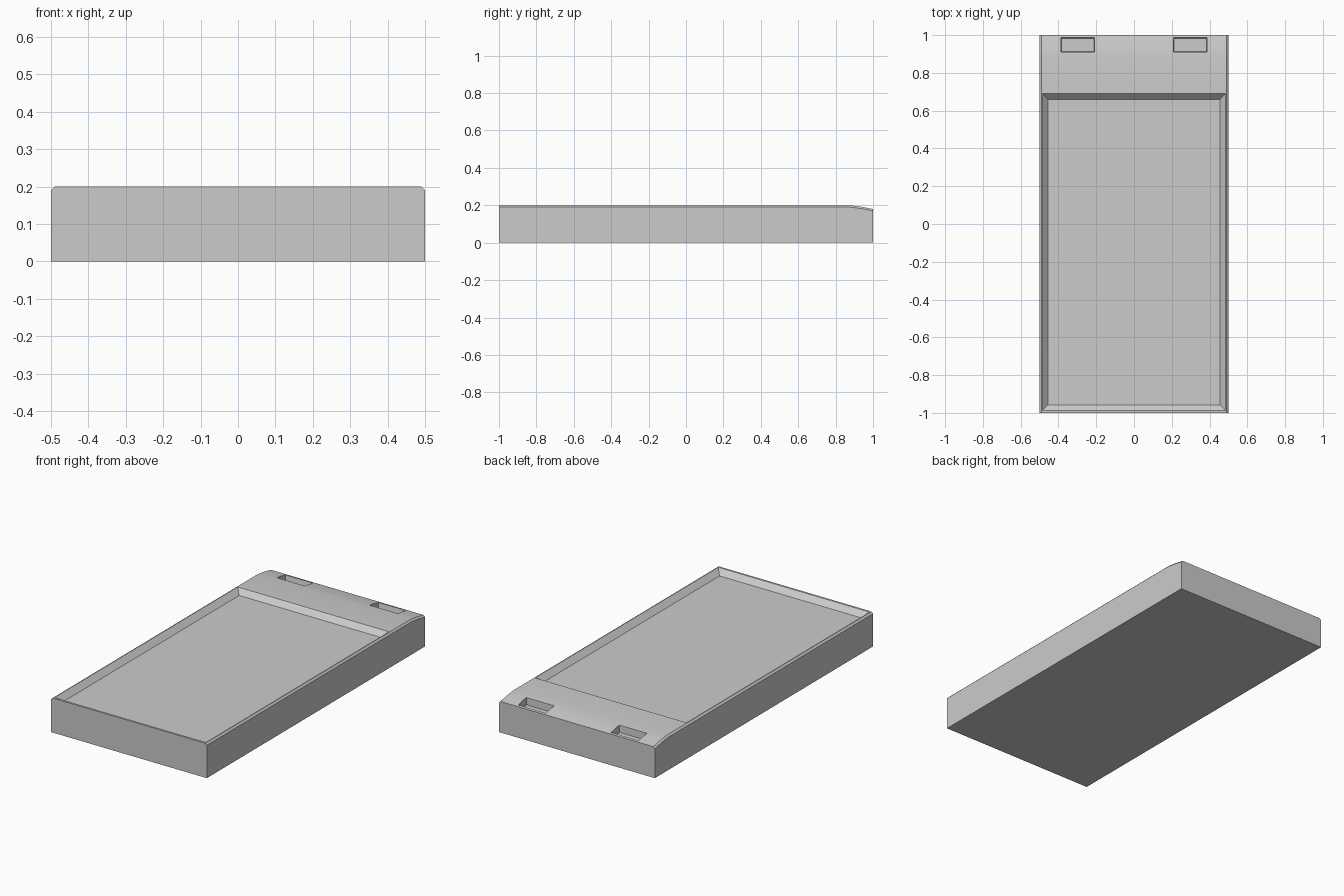
import bpy, bmesh

if "Cube" in bpy.data.objects:
    bpy.data.objects.remove(bpy.data.objects["Cube"])


def mesh_object(name, rings):
    """Closed solid lofted through rings that have equal point counts."""
    bm = bmesh.new()
    loops = [[bm.verts.new(p) for p in ring] for ring in rings]
    n = len(loops[0])
    for a, b in zip(loops, loops[1:]):
        for i in range(n):
            j = (i + 1) % n
            bm.faces.new((a[i], a[j], b[j], b[i]))
    bm.faces.new(loops[0])
    bm.faces.new(loops[-1])
    bmesh.ops.recalc_face_normals(bm, faces=bm.faces[:])
    mesh = bpy.data.meshes.new(name)
    bm.to_mesh(mesh)
    bm.free()
    obj = bpy.data.objects.new(name, mesh)
    bpy.context.collection.objects.link(obj)
    return obj


def section(y, top):
    """Slab cross-section with small chamfers on the upper edges."""
    pts = [(-.5, 0), (.5, 0), (.5, top - .01), (.49, top), (-.49, top), (-.5, top - .01)]
    return [(x, y, z) for x, z in pts]


def rect(x0, x1, y0, y1, z):
    return [(x0, y0, z), (x1, y0, z), (x1, y1, z), (x0, y1, z)]


def carve(target, name, rings):
    cutter = mesh_object(name, rings)
    mod = target.modifiers.new(name, 'BOOLEAN')
    mod.operation = 'DIFFERENCE'
    mod.solver = 'EXACT'
    mod.object = cutter
    bpy.context.view_layer.objects.active = target
    bpy.ops.object.modifier_apply(modifier=name)
    bpy.data.objects.remove(cutter)


# Slab whose back end drops away slightly
slab = mesh_object("tray_slab", [section(-1, .2), section(.88, .2),
                                 section(.94, .192), section(1, .18)])

# Large shallow recess with sloping walls (continued above the surface)
carve(slab, "recess_cutter", [rect(-.455, .455, -.957, .66, .17),
                              rect(-.485, .485, -.988, .69, .20),
                              rect(-.485, .485, -.988, .69, .25)])

# Pair of slots near the back edge
for side in (-1, 1):
    a, b = sorted((side * .208, side * .388))
    carve(slab, "slot_cutter", [rect(a + .005, b - .005, .912, .982, .155),
                                rect(a, b, .91, .99, .20),
                                rect(a, b, .91, .99, .25)])

# Smooth only the gentle bend at the back
bpy.ops.object.select_all(action='DESELECT')
slab.select_set(True)
bpy.context.view_layer.objects.active = slab
bpy.ops.object.shade_smooth_by_angle(angle=.3)
